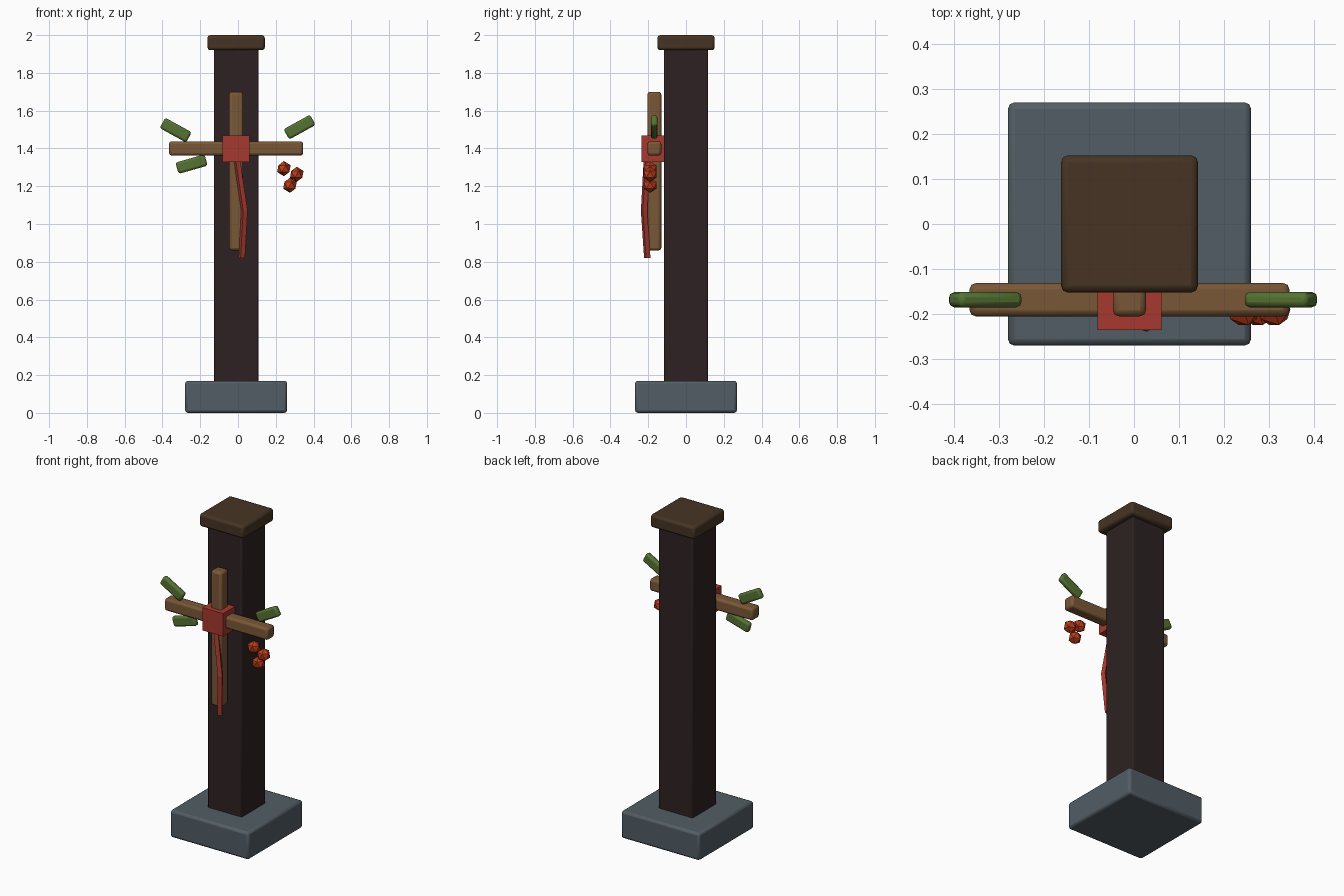
import bpy
import math

if "Cube" in bpy.data.objects:
    bpy.data.objects.remove(bpy.data.objects["Cube"])


def material(name, rgb):
    m = bpy.data.materials.new(name)
    m.diffuse_color = (*rgb, 1)
    m.use_nodes = True
    m.node_tree.nodes["Principled BSDF"].inputs["Base Color"].default_value = m.diffuse_color
    return m


STONE = material("grey stone", (0.085, 0.11, 0.128))
DARK = material("dark timber", (0.026, 0.0155, 0.016))
CAP = material("brown cap wood", (0.062, 0.034, 0.017))
WOOD = material("light wood", (0.195, 0.095, 0.037))
RED = material("red cloth", (0.38, 0.041, 0.028))
GREEN = material("leaf green", (0.092, 0.17, 0.033))
BERRY = material("berry orange red", (0.5, 0.045, 0.011))

CX = -0.01      # shared centre line of the post
FY = -0.168     # depth of the decoration in front of the post


def box(name, loc, size, mat, bevel=0.0, tilt=0.0):
    """Box with rounded edges, tilted about the front-back axis."""
    bpy.ops.mesh.primitive_cube_add(size=1, location=loc)
    ob = bpy.context.object
    ob.name = name
    ob.scale = size
    bpy.ops.object.transform_apply(location=False, rotation=False, scale=True)
    ob.rotation_euler.y = -math.radians(tilt)
    ob.data.materials.append(mat)
    if bevel:
        mod = ob.modifiers.new("rounded edges", 'BEVEL')
        mod.width = bevel
        mod.segments = 2
        bpy.ops.object.shade_smooth_by_angle(angle=math.radians(35))
    return ob


# Post: stone base, timber shaft, cap
box("stone_base", (CX, 0, 0.085), (0.54, 0.54, 0.17), STONE, 0.015)
box("post_shaft", (CX, 0, 1.045), (0.235, 0.235, 1.77), DARK, 0.008)
box("post_cap", (CX, 0, 1.96), (0.304, 0.304, 0.08), CAP, 0.015)

# Crossed sticks tied with a cloth knot
box("upright_stick", (CX, FY, 1.28), (0.074, 0.074, 0.84), WOOD, 0.014)
box("cross_stick", (CX, FY, 1.40), (0.71, 0.074, 0.076), WOOD, 0.014)
box("cloth_knot", (CX, FY + 0.003, 1.398), (0.142, 0.14, 0.142), RED)

# Hanging cloth strand: four-sided tube along a bent path
curve = bpy.data.curves.new("cloth_strand", 'CURVE')
curve.dimensions = '3D'
curve.bevel_depth = 0.018
curve.bevel_resolution = 0
curve.use_fill_caps = True
path = [(-0.012, -0.205, 1.38), (0.034, -0.222, 1.07), (0.02, -0.205, 0.82)]
spline = curve.splines.new('POLY')
spline.points.add(len(path) - 1)
for p, co in zip(spline.points, path):
    p.co = (*co, 1)
spline.use_smooth = False
strand = bpy.data.objects.new("cloth_strand", curve)
bpy.context.collection.objects.link(strand)
curve.materials.append(RED)

# Leaves around the cross stick
for i, (x, z, tilt) in enumerate([(-0.33, 1.497, -29), (-0.246, 1.317, 16), (0.326, 1.513, 29)]):
    box(f"leaf_{i + 1}", (x, FY, z), (0.16, 0.034, 0.062), GREEN, 0.012, tilt)

# Faceted berry cluster
for i, (x, z) in enumerate([(0.243, 1.293), (0.311, 1.263), (0.275, 1.205)]):
    bpy.ops.mesh.primitive_ico_sphere_add(subdivisions=1, radius=0.04, location=(x, -0.19, z))
    berry = bpy.context.object
    berry.name = f"berry_{i + 1}"
    berry.data.materials.append(BERRY)
